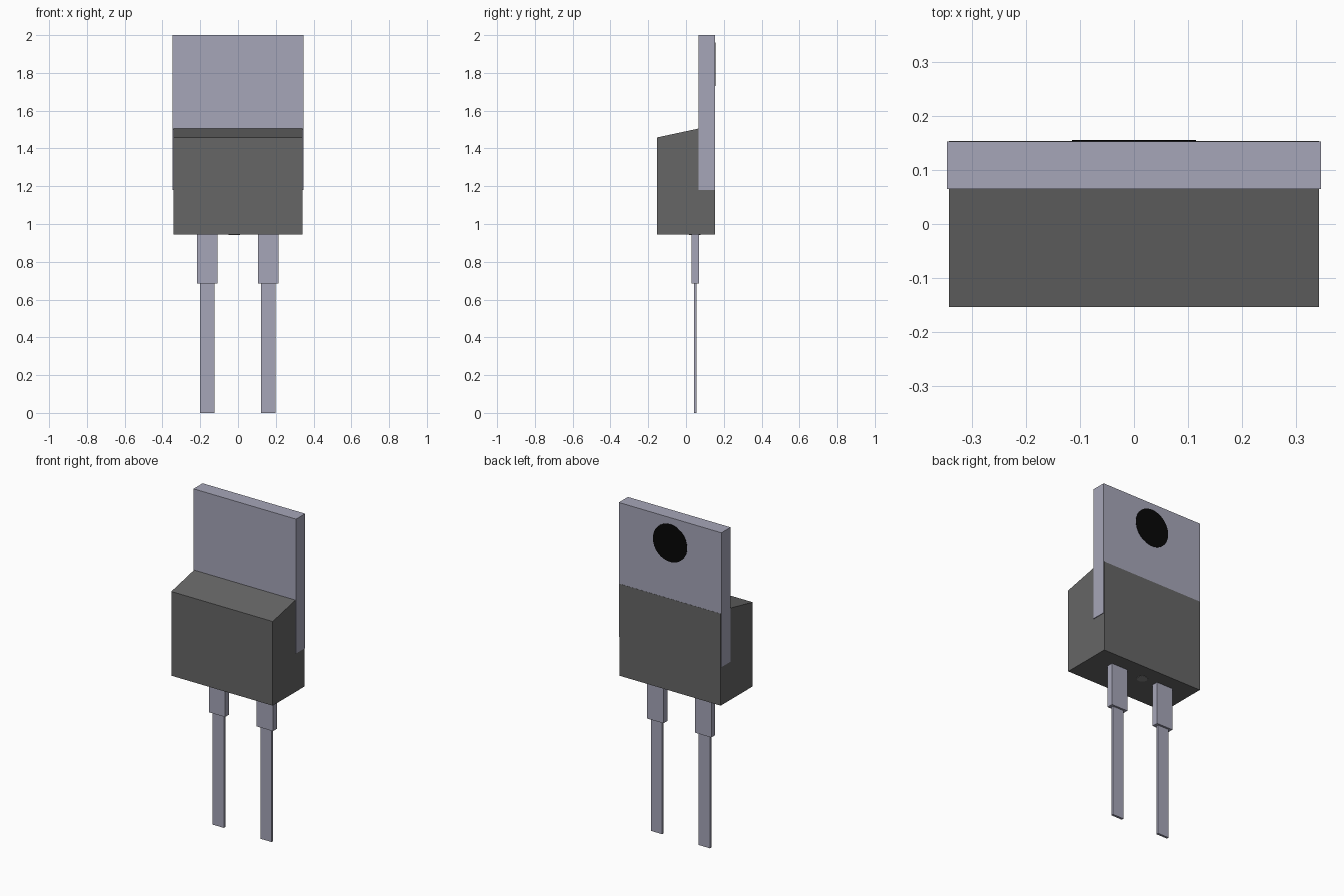
import bpy
import bmesh
import math
from mathutils import Matrix

cube = bpy.data.objects.get("Cube")
if cube:
    bpy.data.objects.remove(cube, do_unlink=True)


def material(name, rgb):
    m = bpy.data.materials.new(name)
    m.use_nodes = True
    m.diffuse_color = (*rgb, 1)
    m.node_tree.nodes["Principled BSDF"].inputs["Base Color"].default_value = (*rgb, 1)
    return m


METAL = material("tinned metal", (0.38, 0.38, 0.48))
PLASTIC = material("dark grey plastic", (0.133, 0.133, 0.133))
BLACK = material("black", (0.002, 0.002, 0.002))
MARK = material("mid grey", (0.24, 0.24, 0.24))


def finish(name, bm, mat):
    bmesh.ops.recalc_face_normals(bm, faces=bm.faces)
    me = bpy.data.meshes.new(name)
    bm.to_mesh(me)
    bm.free()
    me.materials.append(mat)
    ob = bpy.data.objects.new(name, me)
    bpy.context.collection.objects.link(ob)
    return ob


def extrude_profile(name, yz, x0, x1, mat):
    """Solid made by sweeping a side profile from x0 to x1."""
    bm = bmesh.new()
    face = bm.faces.new([bm.verts.new((x0, y, z)) for y, z in yz])
    new = bmesh.ops.extrude_face_region(bm, geom=[face])["geom"]
    moved = [v for v in new if isinstance(v, bmesh.types.BMVert)]
    bmesh.ops.translate(bm, verts=moved, vec=(x1 - x0, 0, 0))
    return finish(name, bm, mat)


def box(name, x0, x1, y0, y1, z0, z1, mat):
    return extrude_profile(name, [(y0, z0), (y1, z0), (y1, z1), (y0, z1)], x0, x1, mat)


def disc(name, centre, radius, depth, mat, rot=None):
    bm = bmesh.new()
    bmesh.ops.create_cone(bm, cap_ends=True, segments=48, radius1=radius,
                          radius2=radius, depth=depth,
                          matrix=Matrix.Translation(centre) @ (rot or Matrix()))
    return finish(name, bm, mat)


# Moulded body with a sloping top; its back covers the lower part of the tab
extrude_profile("body", [(-0.154, 0.945), (0.154, 0.945), (0.154, 1.505),
                         (0.065, 1.505), (-0.154, 1.458)], -0.342, 0.342, PLASTIC)

# Metal mounting tab, slightly wider than the body
box("mounting_tab", -0.346, 0.346, 0.065, 0.153, 1.18, 2.0, METAL)

# Mounting hole on the back of the tab
disc("mounting_hole", (0, 0.153, 1.845), 0.115, 0.004, BLACK,
     Matrix.Rotation(math.pi / 2, 4, "X"))

# Two leads, each a thick shoulder and a thin leg
for side, cx in (("right", -0.163), ("left", 0.16)):
    box(side + "_lead_shoulder", cx - 0.055, cx + 0.055, 0.03, 0.068, 0.685, 0.95, METAL)
    box(side + "_lead_leg", cx - 0.038, cx + 0.038, 0.042, 0.056, 0.0, 0.69, METAL)

# Small round mark under the body
disc("underside_mark", (-0.02, 0.047, 0.945), 0.03, 0.004, MARK)
